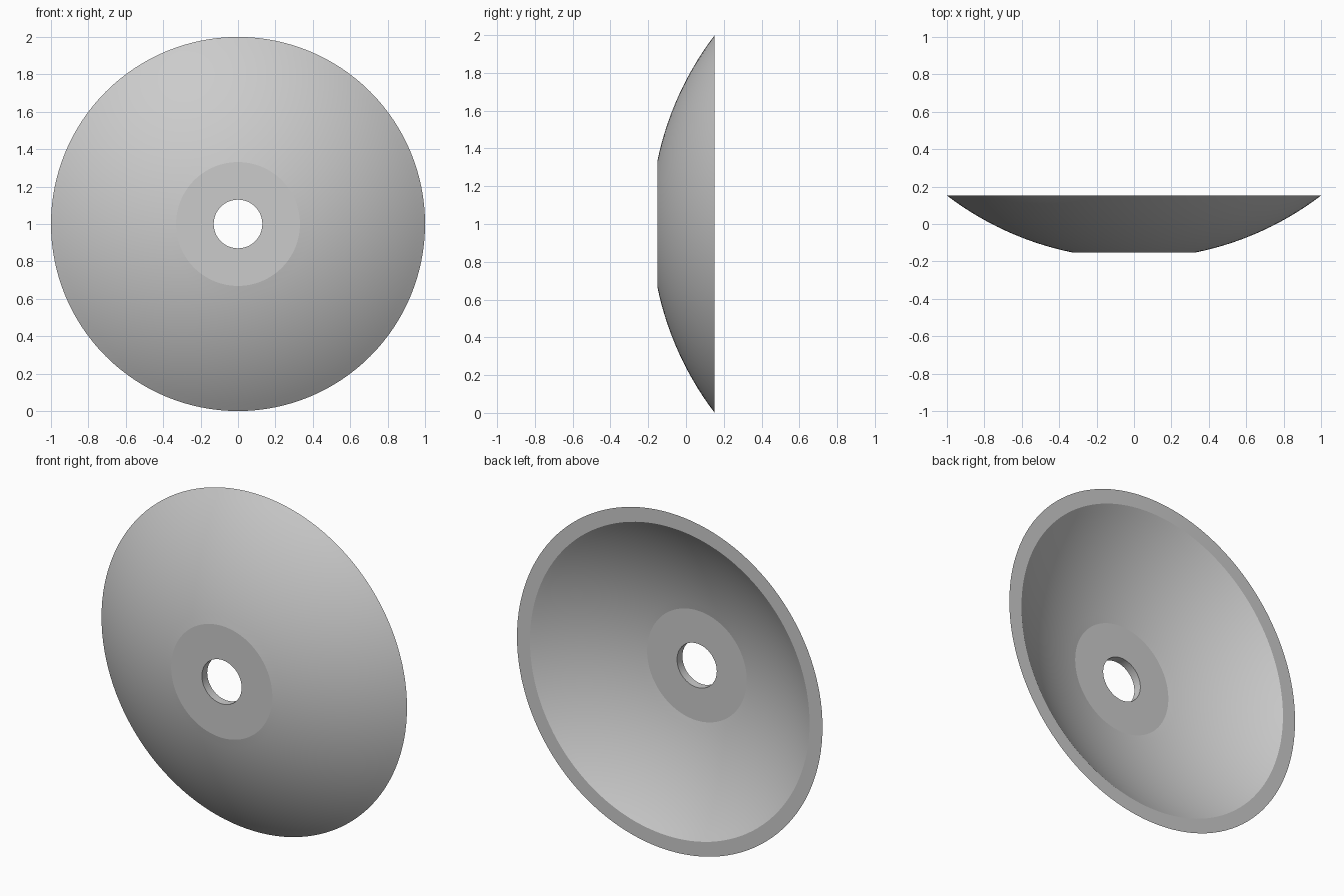
import bpy, bmesh, math
from mathutils import Matrix, Vector

cube = bpy.data.objects.get("Cube")
if cube:
    bpy.data.objects.remove(cube, do_unlink=True)

SEGMENTS = 128
ARC_STEPS = 14
HOLE = 0.13
HALF_DEPTH = 0.152
THICKNESS = 0.05
OUTER_R = 1.65
CENTRE_Y = HALF_DEPTH + math.sqrt(OUTER_R ** 2 - 1)


def arc(radius, y_start, y_end):
    """Points (r, y) on a sphere section between two depths."""
    a, b = (math.acos((CENTRE_Y - y) / radius) for y in (y_start, y_end))
    angles = [a + (b - a) * i / ARC_STEPS for i in range(ARC_STEPS + 1)]
    return [(radius * math.sin(t), CENTRE_Y - radius * math.cos(t)) for t in angles]


# Closed cross-section: flat front, outer bowl, flat rim, inner bowl, flat back
front, back = -HALF_DEPTH, THICKNESS - HALF_DEPTH
profile = [(HOLE, front)] + arc(OUTER_R, front, HALF_DEPTH)
profile += arc(OUTER_R - THICKNESS, HALF_DEPTH, back) + [(HOLE, back)]

# Spin the cross-section about the horizontal axis
bm = bmesh.new()
verts = [bm.verts.new((r, y, 0)) for r, y in profile]
edges = [bm.edges.new((v, verts[i - 1])) for i, v in enumerate(verts)]
bmesh.ops.spin(bm, geom=verts + edges, cent=(0, 0, 0), axis=(0, 1, 0),
               angle=math.tau, steps=SEGMENTS, use_duplicate=False)
bmesh.ops.remove_doubles(bm, verts=bm.verts, dist=0.0005)
bmesh.ops.recalc_face_normals(bm, faces=bm.faces)
bmesh.ops.transform(bm, matrix=Matrix.Translation(Vector((0, 0, 1))), verts=bm.verts)

mesh = bpy.data.meshes.new("concave_disc")
bm.to_mesh(mesh)
bm.free()
disc = bpy.data.objects.new("concave_disc", mesh)
bpy.context.collection.objects.link(disc)

# Plain grey metal
grey = bpy.data.materials.new("steel_grey")
grey.use_nodes = True
colour = (0.6, 0.6, 0.6, 1)
grey.diffuse_color = colour
grey.node_tree.nodes["Principled BSDF"].inputs["Base Color"].default_value = colour
mesh.materials.append(grey)

# Smooth bowl with crisp rim, hole and flat centre
bpy.context.view_layer.objects.active = disc
disc.select_set(True)
bpy.ops.object.shade_smooth_by_angle(angle=math.radians(9))
